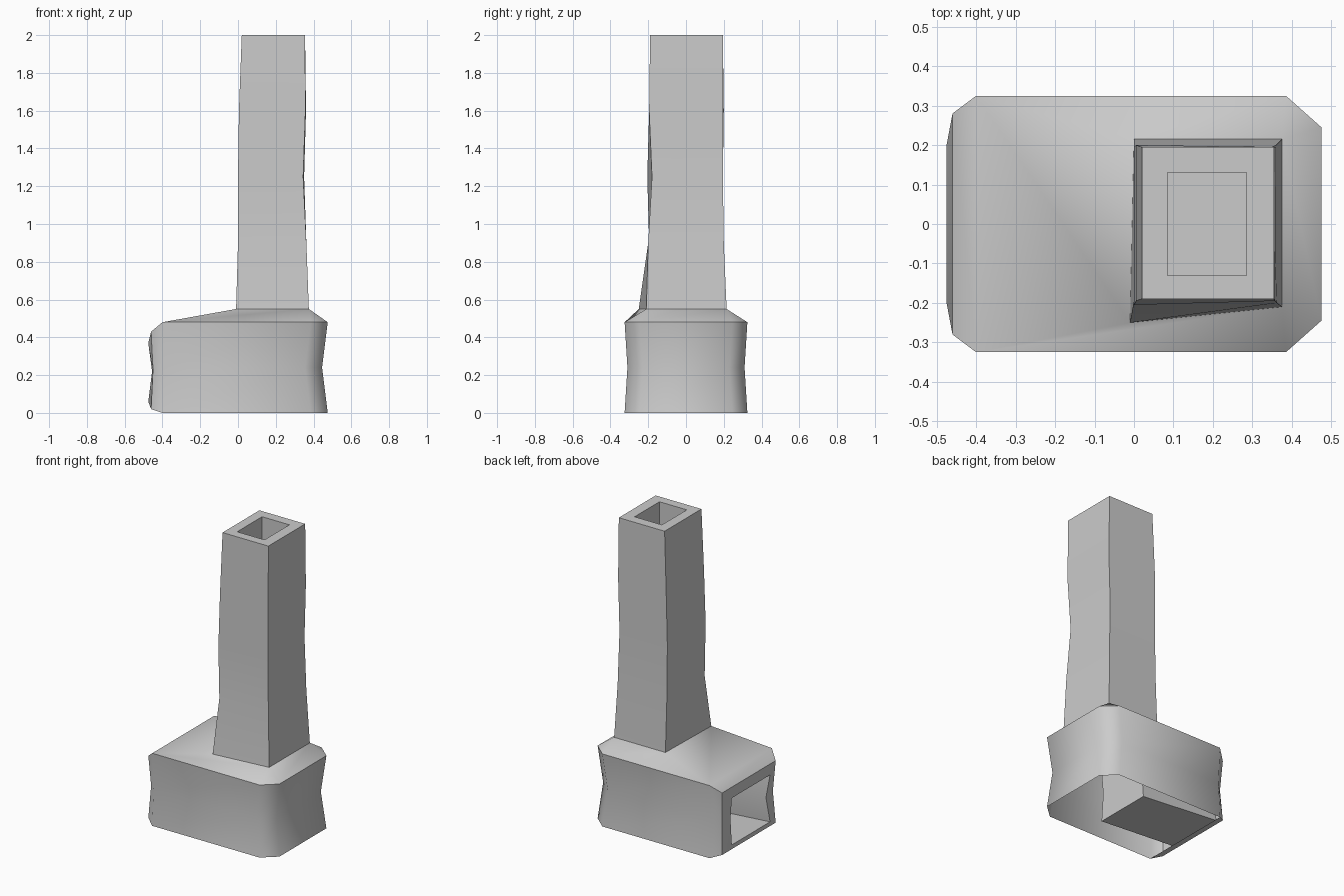
import bpy
import bmesh
import math

default = bpy.data.objects.get("Cube")
if default:
    bpy.data.objects.remove(default, do_unlink=True)

clay = bpy.data.materials.new("grey_clay")
clay.use_nodes = True
colour = (0.6, 0.6, 0.6, 1.0)
clay.diffuse_color = colour
clay.node_tree.nodes["Principled BSDF"].inputs["Base Color"].default_value = colour


def ring(bm, points):
    return [bm.verts.new(p) for p in points]


def bridge(bm, a, b, closed=True):
    """Join two rings of equal length with quads."""
    n = len(a)
    for i in range(n if closed else n - 1):
        j = (i + 1) % n
        bm.faces.new((a[i], a[j], b[j], b[i]))


def finish(bm, name, angle):
    mesh = bpy.data.meshes.new(name)
    bm.to_mesh(mesh)
    bm.free()
    mesh.materials.append(clay)
    obj = bpy.data.objects.new(name, mesh)
    bpy.context.collection.objects.link(obj)
    bpy.ops.object.select_all(action="DESELECT")
    obj.select_set(True)
    bpy.context.view_layer.objects.active = obj
    bpy.ops.object.shade_smooth_by_angle(angle=math.radians(angle))
    return obj


def end_ring(*levels):
    """Six points round an opening from (x, half width, z) levels, low to high."""
    right = [(x, -y, z) for x, y, z in levels]
    left = [(x, y, z) for x, y, z in reversed(levels)]
    return right + left


def plan(x, y, chamfer, z):
    """Base outline, counter-clockwise, open at the mouth end."""
    half = [(-0.4, -y, z), (x - 0.09, -y, z), (x, chamfer - y, z)]
    return half + [(px, -py, pz) for px, py, pz in reversed(half)]


# Chimney cross-sections, from the foot to the rim
sections = [
    (0.55, [(-0.01, -0.25), (0.375, -0.21), (0.375, 0.215), (0, 0.215)]),
    (0.9, [(0, -0.195), (0.362, -0.2), (0.36, 0.2), (0, 0.2)]),
    (1.25, [(0, -0.205), (0.345, -0.18), (0.35, 0.195), (0, 0.195)]),
    (1.6, [(0.005, -0.195), (0.357, -0.195), (0.36, 0.195), (0.005, 0.2)]),
    (2.0, [(0.02, -0.19), (0.355, -0.19), (0.355, 0.195), (0.02, 0.195)]),
]
flue = [(0.085, -0.13), (0.285, -0.13), (0.285, 0.13), (0.085, 0.13)]
mouth = [(-0.46, 0.28, 0.02), (-0.45, 0.265, 0.23), (-0.46, 0.28, 0.43)]

# Base shell: pinched walls, open underneath
bm = bmesh.new()
low = ring(bm, plan(0.475, 0.325, 0.08, 0))
mid = ring(bm, plan(0.445, 0.31, 0.08, 0.24))
top = ring(bm, plan(0.475, 0.325, 0.08, 0.48))
bridge(bm, low, mid, False)
bridge(bm, mid, top, False)

# Sloped roof up to the chimney foot
foot = ring(bm, [(x, y, 0.55) for x, y in sections[0][1]])
for face in (
    (top[0], top[1], foot[1], foot[0]),
    (top[1], top[2], foot[1]),
    (top[2], top[3], foot[2], foot[1]),
    (top[3], top[4], foot[2]),
    (top[4], top[5], foot[3], foot[2]),
    (top[5], top[0], foot[0], foot[3]),
):
    bm.faces.new(face)

# Bevelled band round the mouth
wall_end = [low[0], mid[0], top[0], top[5], mid[5], low[5]]
bridge(bm, wall_end, ring(bm, end_ring(*mouth)))
finish(bm, "base_shell", 50)

# Firebox: frame, hollow and back wall
bm = bmesh.new()
rings = [
    ring(bm, end_ring(*mouth)),
    ring(bm, end_ring((-0.475, 0.2, 0.06), (-0.455, 0.185, 0.22), (-0.475, 0.2, 0.37))),
    ring(bm, end_ring((0.09, 0.195, 0.02), (0.09, 0.18, 0.2), (0.09, 0.195, 0.36))),
]
for a, b in zip(rings, rings[1:]):
    bridge(bm, a, b)
bm.faces.new(rings[-1])
finish(bm, "firebox", 30)

# Chimney stack with a square flue
bm = bmesh.new()
rings = [ring(bm, [(x, y, z) for x, y in pts]) for z, pts in sections]
for z in (2.0, 1.4):
    rings.append(ring(bm, [(x, y, z) for x, y in flue]))
for a, b in zip(rings, rings[1:]):
    bridge(bm, a, b)
bm.faces.new(rings[-1])
finish(bm, "chimney", 40)
